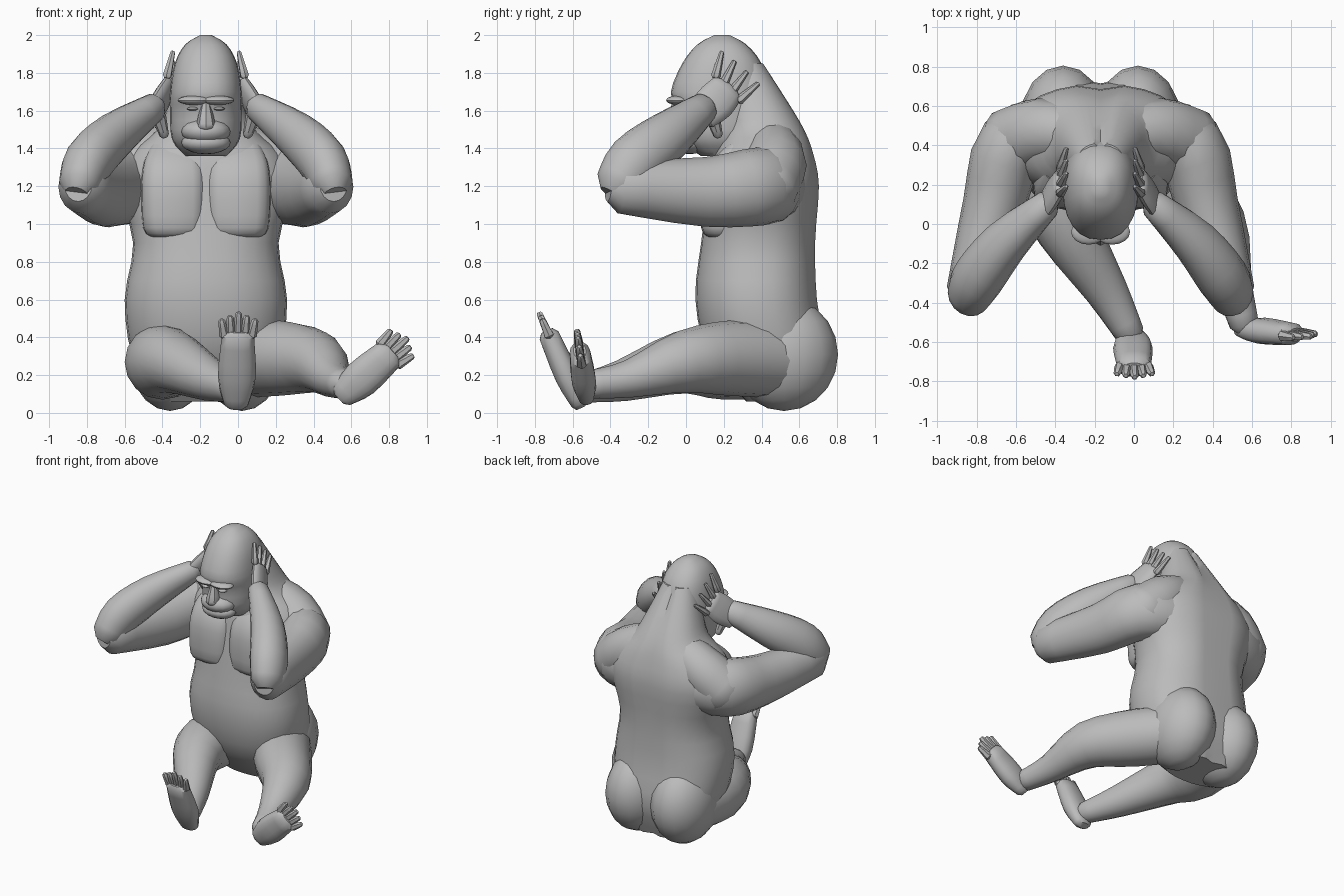
import bpy, bmesh, math
from mathutils import Vector

if "Cube" in bpy.data.objects:
    bpy.data.objects.remove(bpy.data.objects["Cube"])

MIDDLE = -0.17  # middle plane of the body
GREY = (0.5, 0.5, 0.5, 1)

fur = bpy.data.materials.new("plain grey")
fur.use_nodes = True
fur.diffuse_color = GREY
fur.node_tree.nodes["Principled BSDF"].inputs["Base Color"].default_value = GREY


def finish(name, bm):
    """Turn a bmesh into a named, selected object."""
    bmesh.ops.recalc_face_normals(bm, faces=bm.faces)
    mesh = bpy.data.meshes.new(name)
    bm.to_mesh(mesh)
    bm.free()
    mesh.materials.append(fur)
    part = bpy.data.objects.new(name, mesh)
    bpy.context.collection.objects.link(part)
    part.select_set(True)
    bpy.context.view_layer.objects.active = part


def smooth_rows(rows, steps=3):
    """Fill in a soft curve between the key rows."""
    filled = []
    last = len(rows) - 1
    for i in range(last):
        before, here = rows[max(i - 1, 0)], rows[i]
        there, after = rows[i + 1], rows[min(i + 2, last)]
        for k in range(steps):
            t = k / steps
            filled.append([
                b + t / 2 * (c - a + t * (2 * a - 5 * b + 4 * c - d + t * (3 * (b - c) + d - a)))
                for a, b, c, d in zip(before, here, there, after)])
    filled.append(rows[last])
    return filled


def loft(name, rows, side, axis=None, sides=14, power=2, groove=0):
    """Skin rings given as x, y, z, radius along side, radius across."""
    rows = smooth_rows(rows)
    bm = bmesh.new()
    points = [Vector(row[:3]) for row in rows]
    rings = []

    def add_ring(centre, along, wide, deep):
        across = Vector(side)
        across = (across - along * across.dot(along)).normalized()
        third = along.cross(across)
        ring = []
        for k in range(sides):
            angle = math.tau * k / sides
            c, s = [math.copysign(abs(f) ** (2 / power), f)
                    for f in (math.cos(angle), math.sin(angle))]
            dent = groove if k * 4 == sides else 0
            ring.append(bm.verts.new(centre + across * wide * c + third * (deep * s - dent)))
        rings.append(ring)

    last = len(rows) - 1
    for i, (point, row) in enumerate(zip(points, rows)):
        along = Vector(axis) if axis else points[min(i + 1, last)] - points[max(i - 1, 0)]
        along.normalize()
        wide, deep = row[3:]
        cap = along * min(wide, deep) / 2
        if i == 0 and not axis:
            add_ring(point - cap, along, wide * 0.6, deep * 0.6)
        add_ring(point, along, wide, deep)
        if i == last and not axis:
            add_ring(point + cap, along, wide * 0.6, deep * 0.6)
    for low, high in zip(rings, rings[1:]):
        for k in range(sides):
            n = (k + 1) % sides
            bm.faces.new((low[k], low[n], high[n], high[k]))
    bm.faces.new(rings[0])
    bm.faces.new(rings[-1])
    finish(name, bm)


def upright(name, rows, x=MIDDLE, **options):
    """Loft upward from rows of height, front, back and half width."""
    loft(name, [(x, (front + back) / 2, z, half, (back - front) / 2)
                for z, front, back, half in rows], (1, 0, 0), axis=(0, 0, 1), **options)


def limb(name, rows, side=(1, 0, 0), flat=1.0, **options):
    """Tube through points with a radius; flat scales its thickness."""
    loft(name, [(x, y, z, r, r * flat) for x, y, z, r in rows], side, **options)


def ball(name, centre, radii):
    bm = bmesh.new()
    bmesh.ops.create_uvsphere(bm, u_segments=16, v_segments=10, radius=1)
    bmesh.ops.scale(bm, vec=radii, verts=bm.verts)
    bmesh.ops.translate(bm, vec=centre, verts=bm.verts)
    finish(name, bm)


# Trunk with a spine groove
upright("torso", [
    (0.06, 0.32, 0.66, 0.26), (0.3, 0.12, 0.74, 0.39), (0.6, 0.05, 0.7, 0.43),
    (0.9, 0.08, 0.69, 0.385), (1.2, 0.12, 0.71, 0.46), (1.37, 0.15, 0.68, 0.4),
    (1.5, 0.2, 0.63, 0.26), (1.65, 0.2, 0.54, 0.19), (1.85, 0.2, 0.41, 0.12)],
    sides=28, power=2.3, groove=0.025)

# Head and face
upright("head", [
    (1.36, 0.08, 0.3, 0.11), (1.45, -0.03, 0.4, 0.18), (1.6, -0.05, 0.44, 0.19),
    (1.7, -0.08, 0.44, 0.19), (1.85, -0.02, 0.4, 0.165), (1.95, 0.06, 0.32, 0.11),
    (2, 0.15, 0.23, 0.03)], sides=24, power=2.3)
ball("muzzle", (MIDDLE, 0.01, 1.49), (0.13, 0.11, 0.07))
ball("jaw", (MIDDLE, 0.02, 1.43), (0.13, 0.1, 0.06))
upright("nose", [(1.5, -0.1, 0, 0.04), (1.53, -0.11, 0, 0.05), (1.65, -0.07, 0, 0.02)], sides=8)

for sign, word in ((-1, "right"), (1, "left")):
    def mirrored(rows):
        return [(MIDDLE + sign * x, *rest) for x, *rest in rows]

    def mirrored_ball(name, centre, radii):
        ball(f"{word}_{name}", mirrored([centre])[0], radii)

    def mirrored_limb(name, rows, **options):
        limb(f"{word}_{name}", mirrored(rows), **options)

    mirrored_ball("brow", (0.06, -0.04, 1.655), (0.09, 0.065, 0.025))
    mirrored_ball("eye", (0.07, -0.04, 1.61), (0.03, 0.03, 0.01))
    mirrored_ball("buttock", (0.19, 0.52, 0.31), (0.22, 0.285, 0.3))

    # Square-cornered chest muscle
    upright(f"{word}_chest", [
        (0.93, 0.12, 0.4, 0.12), (0.98, 0.08, 0.4, 0.165), (1.2, 0.08, 0.4, 0.175),
        (1.33, 0.13, 0.4, 0.16), (1.42, 0.22, 0.4, 0.12)],
        x=MIDDLE + sign * 0.17, sides=16, power=3.6)

    # Shoulder, bent arm and hand on the ear
    mirrored_limb("shoulder", [(0.1, 0.45, 1.44, 0.13), (0.3, 0.47, 1.32, 0.17),
                               (0.46, 0.41, 1.18, 0.18)], side=(0, 1, 0))
    mirrored_limb("upper_arm", [(0.22, 0.5, 1.2, 0.15), (0.45, 0.4, 1.2, 0.18),
                                (0.54, 0.1, 1.17, 0.16), (0.66, -0.35, 1.2, 0.125)],
                  flat=1.15, sides=16)
    mirrored_limb("forearm", [(0.67, -0.36, 1.2, 0.11), (0.62, -0.27, 1.33, 0.13),
                              (0.48, -0.09, 1.47, 0.115), (0.27, 0.1, 1.62, 0.07)],
                  flat=1.15, sides=16)
    mirrored_limb("palm", [(0.29, 0.08, 1.58, 0.09), (0.24, 0.16, 1.65, 0.105),
                           (0.2, 0.22, 1.72, 0.09)], side=(0, 1, -1), flat=0.4)
    for i in range(4):
        lean = 0.25 + i * 0.2
        spread = (i - 1.5) * 0.042
        knuckle = Vector((0.205, 0.22 + spread, 1.72 - spread))
        reach = Vector((-0.03, math.sin(lean) * 0.13, math.cos(lean) * 0.13))
        mirrored_limb(f"finger_{i}", [(*knuckle, 0.025), (*(knuckle + reach), 0.013)],
                      side=(0, 1, -1), sides=6)
    mirrored_limb("thumb", [(0.25, 0.14, 1.57, 0.04), (0.22, 0.17, 1.47, 0.025)],
                  side=(0, 1, 0), sides=8)

# Legs, each posed on its own
limb("right_leg", [(-0.36, 0.5, 0.28, 0.2), (-0.4, 0.2, 0.27, 0.2), (-0.33, -0.03, 0.265, 0.165),
                   (-0.14, -0.34, 0.17, 0.11), (-0.02, -0.56, 0.13, 0.075)], sides=16)
limb("left_leg", [(0.02, 0.5, 0.28, 0.2), (0.21, 0.24, 0.29, 0.2), (0.41, -0.01, 0.27, 0.165),
                  (0.5, -0.3, 0.18, 0.1), (0.56, -0.51, 0.15, 0.075)], sides=16)


def foot(word, heel, front, across):
    """Long sole from the heel forward, then five fanned toes."""
    heel, front, across = Vector(heel), Vector(front), Vector(across).normalized()
    ahead = (front - heel).normalized()
    limb(f"{word}_foot", [(*heel, 0.065), (*heel.lerp(front, 0.4), 0.1), (*front, 0.085)],
         side=across, flat=0.65, power=2.4)
    for i in range(-2, 3):
        root = front + across * i * 0.036
        tip = root + across * i * 0.008 + ahead * (0.125 - abs(i) * 0.02)
        limb(f"{word}_toe_{i + 3}", [(*root, 0.028), (*tip, 0.018)], side=across, sides=6)


foot("right", (-0.01, -0.565, 0.045), (0, -0.725, 0.41), (1, 0, 0))
foot("left", (0.55, -0.53, 0.09), (0.8, -0.56, 0.31), (-0.66, -0.1, 0.75))

bpy.ops.object.shade_smooth_by_angle(angle=math.radians(40))
